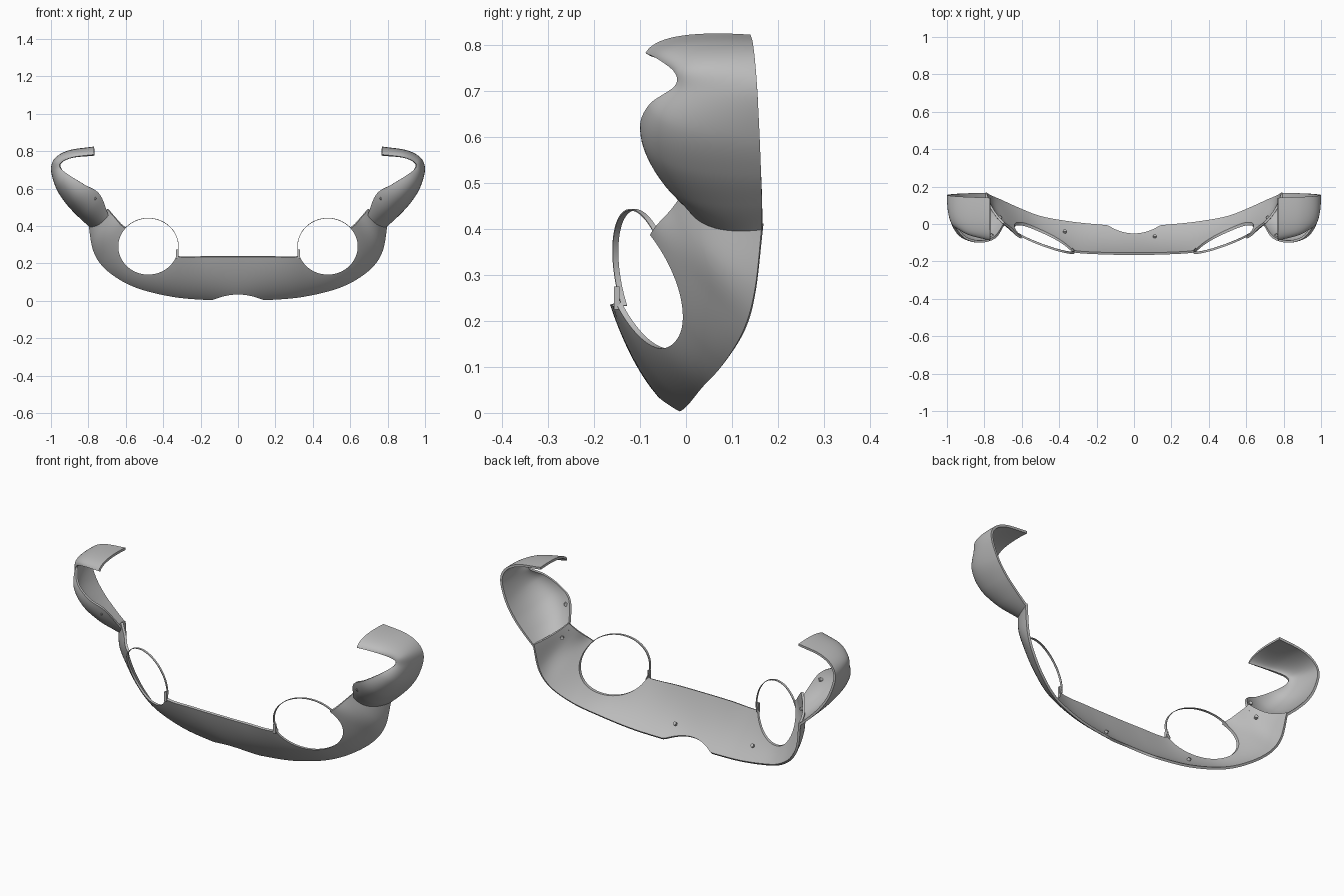
import bpy, bmesh, math
from mathutils import Vector

cube = bpy.data.objects.get("Cube")
if cube:
    bpy.data.objects.remove(cube, do_unlink=True)

grey = bpy.data.materials.new("plain grey")
grey.use_nodes = True
COLOR = (0.5, 0.5, 0.5, 1)
grey.diffuse_color = COLOR
grey.node_tree.nodes["Principled BSDF"].inputs["Base Color"].default_value = COLOR


def spline(points, t):
    """Smooth curve through all points, t from 0 to 1."""
    f = t * (len(points) - 1)
    i = min(int(f), len(points) - 2)
    u = f - i
    p1, p2 = Vector(points[i]), Vector(points[i + 1])
    p0 = Vector(points[i - 1]) if i else 2 * p1 - p2
    p3 = Vector(points[i + 2]) if i + 2 < len(points) else 2 * p2 - p1
    return p1 + u / 2 * (p2 - p0 + u * (2 * p0 - 5 * p1 + 4 * p2 - p3
                                        + u * (3 * (p1 - p2) + p3 - p0)))


def surface(ribs, s, v):
    """Point on the skin lofted over three-point ribs."""
    a, b, c = (spline([r[k] for r in ribs], s) for k in range(3))
    return a * (1 - v) ** 2 + b * 2 * v * (1 - v) + c * v * v


def finish(bm, name):
    bmesh.ops.recalc_face_normals(bm, faces=bm.faces)
    mesh = bpy.data.meshes.new(name)
    bm.to_mesh(mesh)
    bm.free()
    obj = bpy.data.objects.new(name, mesh)
    bpy.context.collection.objects.link(obj)
    mesh.materials.append(grey)
    return obj


def activate(obj):
    bpy.ops.object.select_all(action='DESELECT')
    obj.select_set(True)
    bpy.context.view_layer.objects.active = obj


def smooth(obj):
    activate(obj)
    bpy.ops.object.shade_smooth_by_angle(angle=math.radians(35))


def shell(name, ribs, inside, ns, nv, trim=lambda p: 0):
    """Lofted sheet thickened towards the inside point."""
    bm = bmesh.new()
    rows = []
    for i in range(ns + 1):
        s = i / ns
        v0 = trim(surface(ribs, s, 0))
        rows.append([bm.verts.new(surface(ribs, s, v0 + (1 - v0) * j / nv))
                     for j in range(nv + 1)])
    for a, b in zip(rows, rows[1:]):
        for j in range(nv):
            bm.faces.new((a[j], b[j], b[j + 1], a[j + 1]))
    bmesh.ops.recalc_face_normals(bm, faces=bm.faces)
    away = sum((f.normal.dot(f.calc_center_median() - Vector(inside)) for f in bm.faces))
    mesh_flip = away < 0
    obj = finish(bm, name)
    if mesh_flip:
        obj.data.flip_normals()
    mod = obj.modifiers.new("thickness", 'SOLIDIFY')
    mod.thickness, mod.offset = 0.012, -1
    activate(obj)
    bpy.ops.object.modifier_apply(modifier=mod.name)
    return obj


def flip(p, side):
    return (p[0] * side, p[1], p[2])


# Ribs of the lower band: bottom edge, bulge, top edge
HALF = [((0, -.025, 0), (0, -.11, .07), (0, -.165, .235)),
        ((.16, -.012, .004), (.16, -.11, .075), (.16, -.163, .235)),
        ((.33, .005, .018), (.33, -.09, .085), (.325, -.152, .235)),
        ((.5, .035, .055), (.5, -.07, .13), (.44, -.12, .28)),
        ((.62, .08, .105), (.62, -.02, .18), (.56, -.09, .36)),
        ((.72, .125, .18), (.71, .02, .26), (.62, -.07, .4)),
        ((.775, .15, .27), (.765, .03, .33), (.66, -.03, .445)),
        ((.8, .165, .41), (.77, .06, .42), (.7, 0, .49))]
BAND = [tuple(flip(p, -1) for p in r) for r in HALF[:0:-1]] + HALF

# Ribs of the side cups: back rim, bulge, front rim
CUP = [((.77, .14, .822), (.77, -.06, .835), (.77, -.088, .782)),
       ((.9, .145, .805), (.9, -.05, .81), (.88, -.06, .768)),
       ((.975, .15, .765), (.985, -.01, .765), (.945, -.025, .74)),
       ((1, .155, .7), (1, 0, .7), (.95, -.025, .71)),
       ((.97, .16, .6), (.985, -.07, .6), (.9, -.08, .67)),
       ((.92, .163, .52), (.92, -.1, .51), (.82, -.1, .62)),
       ((.86, .165, .455), (.83, -.07, .43), (.74, -.075, .57)),
       ((.795, .165, .395), (.76, .03, .385), (.69, 0, .45))]

# Round opening: centre, radii and the sloped plane it lies in
HX, HZ, RX, RZ = .48, .29, .16, .15


def opening(angle, grow=0):
    x = HX + (RX + grow) * math.cos(angle)
    z = HZ + (RZ + grow) * math.sin(angle)
    return x, -.09 + .36 * (x - HX) - .17 * (z - HZ), z


# Lower band with a shallow notch in the middle of its bottom edge
band = shell("front_band", BAND, (0, .3, .4), 168, 20,
             lambda p: max(0, .21 * (1 - (p.x / .14) ** 2)))

for side, word in ((1, "left"), (-1, "right")):
    # Cut the opening
    bm = bmesh.new()
    rings = [[bm.verts.new(flip((opening(k * math.tau / 72)[0], y,
                                 opening(k * math.tau / 72)[2]), side))
              for k in range(72)] for y in (-.5, .5)]
    for k in range(72):
        n = (k + 1) % 72
        bm.faces.new((rings[0][k], rings[0][n], rings[1][n], rings[1][k]))
    for ring in rings:
        bm.faces.new(ring)
    cutter = finish(bm, "opening_cutter")
    cutter.hide_render = True
    mod = band.modifiers.new("opening", 'BOOLEAN')
    mod.object, mod.solver = cutter, 'EXACT'
    activate(band)
    bpy.ops.object.modifier_apply(modifier=mod.name)
    bpy.data.objects.remove(cutter, do_unlink=True)

    # Thin hoop over the top of the opening
    bm = bmesh.new()
    loops = []
    for k in range(49):
        a = math.radians(30 + 172 * k / 48)
        loop = []
        for grow, dy in ((0, -.006), (.003, -.006), (.003, .006), (0, .006)):
            x, y, z = opening(a, grow)
            loop.append(bm.verts.new(flip((x, y + dy, z), side)))
        loops.append(loop)
    for a, b in zip(loops, loops[1:]):
        for j in range(4):
            bm.faces.new((a[j], a[j - 1], b[j - 1], b[j]))
    bm.faces.new(loops[0])
    bm.faces.new(loops[-1])
    smooth(finish(bm, word + "_opening_hoop"))

    # Small tab beside the opening
    bpy.ops.mesh.primitive_cube_add(size=1, location=(.325 * side, -.15, .25))
    tab = bpy.context.object
    tab.name, tab.scale = word + "_tab", (.014, .012, .05)
    tab.data.materials.append(grey)

    # Side cup
    ribs = [tuple(flip(p, side) for p in r) for r in CUP]
    smooth(shell(word + "_cup", ribs, (.75 * side, .15, .62), 84, 20))

smooth(band)


# Small pegs on the inner faces
def peg(name, p, inward):
    bpy.ops.mesh.primitive_cylinder_add(vertices=16, radius=.009, depth=.022)
    obj = bpy.context.object
    obj.name = name
    obj.location = p + inward * .014
    obj.rotation_euler = inward.to_track_quat('Z', 'Y').to_euler()
    obj.data.materials.append(grey)
    smooth(obj)


for side, word in ((1, "left"), (-1, "right")):
    inward = Vector((-.5 * side, .8, .1)).normalized()
    peg(word + "_neck_peg", surface(BAND, .5 + .46 * side, .72), inward)
    p = surface(CUP, .84, .88)
    peg(word + "_cup_peg", Vector(flip(p, side)), inward)
for name, s in (("left_low_peg", .55), ("right_low_peg", .34)):
    peg(name, surface(BAND, s, .36), Vector((0, .75, .65)).normalized())
